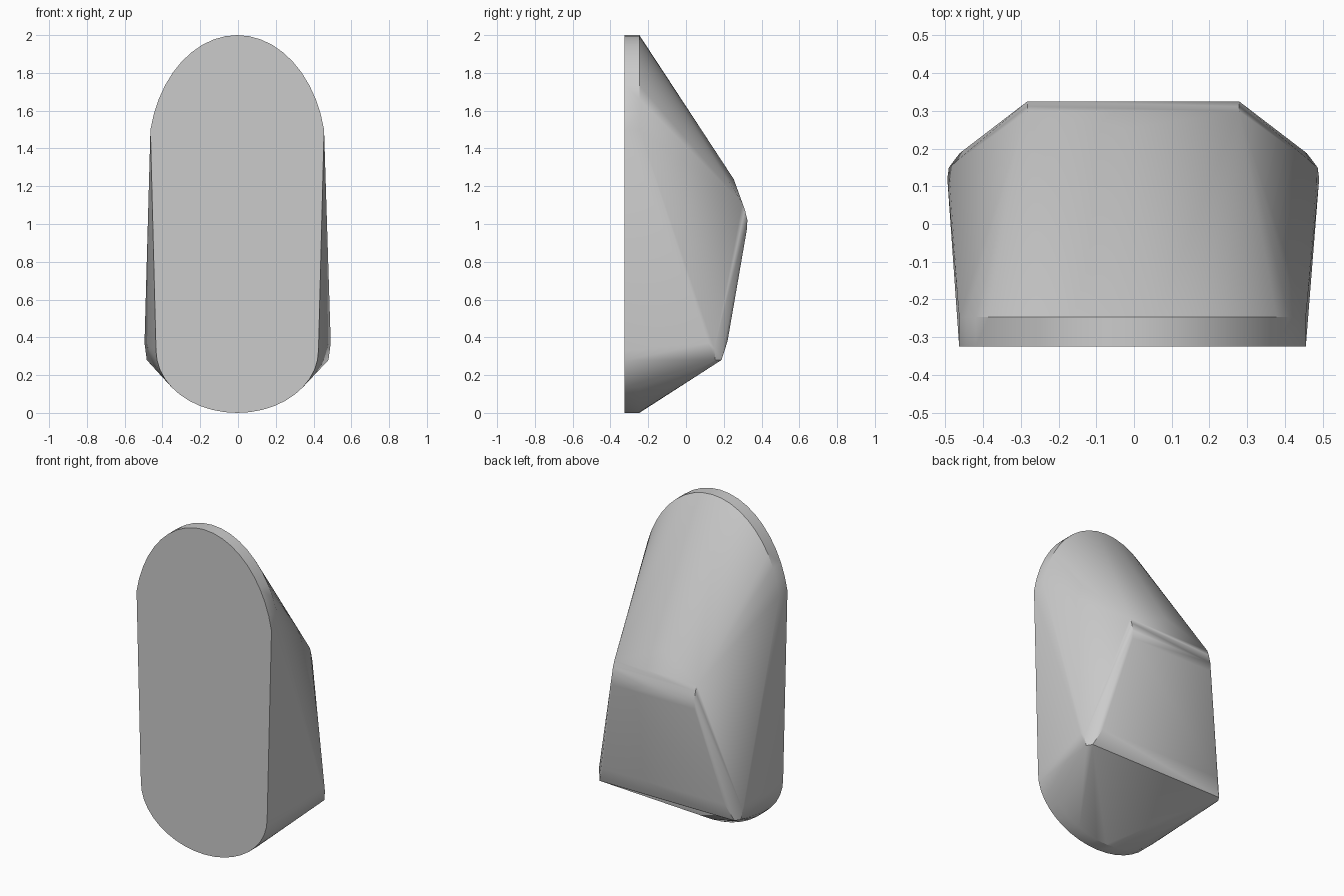
import bpy, bmesh, math

cube = bpy.data.objects.get("Cube")
if cube:
    bpy.data.objects.remove(cube, do_unlink=True)

FRONT, SLAB_BACK, SHIFT = -0.325, -0.247, -0.004


def arc(rx, rz, cz, start, end, steps):
    """Points of an elliptical arc as (x, z), angles in degrees."""
    result = []
    for i in range(steps + 1):
        a = math.radians(start + (end - start) * i / steps)
        result.append((rx * math.cos(a), cz + rz * math.sin(a)))
    return result


# Front plate outline: a tall arch on top and a shallow bowl below
corner = math.degrees(math.asin(0.14 / 0.64))
outline = arc(0.471, 0.64, 1.36, corner, 180 - corner, 20)
outline += arc(0.43, 0.33, 0.33, 180, 360, 20)
points = [(x + SHIFT, y, z) for x, z in outline for y in (FRONT, SLAB_BACK)]

# Rounded ridge ends and lower corners of the back, mirrored
back = [
    (0.281, 0.322, 0.97), (0.281, 0.325, 1.02),
    (0.281, 0.312, 1.075), (0.281, 0.299, 1.11),
    (0.415, 0.22, 0.38), (0.46, 0.188, 0.28),
    (0.481, 0.155, 0.28), (0.489, 0.15, 0.34), (0.493, 0.12, 0.37),
]
points += [(s * x + SHIFT / 2, y, z) for x, y, z in back for s in (1, -1)]

# Peak above the ridge
points.append((-0.02, 0.253, 1.237))

# Wrap everything in one convex shell
bm = bmesh.new()
for p in points:
    bm.verts.new(p)
hull = bmesh.ops.convex_hull(bm, input=bm.verts[:])
loose = {g for g in hull["geom_interior"] + hull["geom_unused"]
         if isinstance(g, bmesh.types.BMVert)}
bmesh.ops.delete(bm, geom=list(loose), context="VERTS")
bmesh.ops.dissolve_limit(bm, angle_limit=math.radians(0.5),
                         verts=bm.verts[:], edges=bm.edges[:])
bmesh.ops.recalc_face_normals(bm, faces=bm.faces[:])

mesh = bpy.data.meshes.new("faceted_shell")
bm.to_mesh(mesh)
bm.free()
shell = bpy.data.objects.new("faceted_shell", mesh)
bpy.context.collection.objects.link(shell)

# Plain grey material
grey = bpy.data.materials.new("light_grey")
grey.use_nodes = True
colour = (0.6, 0.6, 0.6, 1)
grey.diffuse_color = colour
for node in grey.node_tree.nodes:
    if node.type == "BSDF_PRINCIPLED":
        node.inputs["Base Color"].default_value = colour
mesh.materials.append(grey)

# Soft facets with crisp plate edges
bpy.ops.object.select_all(action="DESELECT")
shell.select_set(True)
bpy.context.view_layer.objects.active = shell
bpy.ops.object.shade_smooth_by_angle(angle=math.radians(30))
